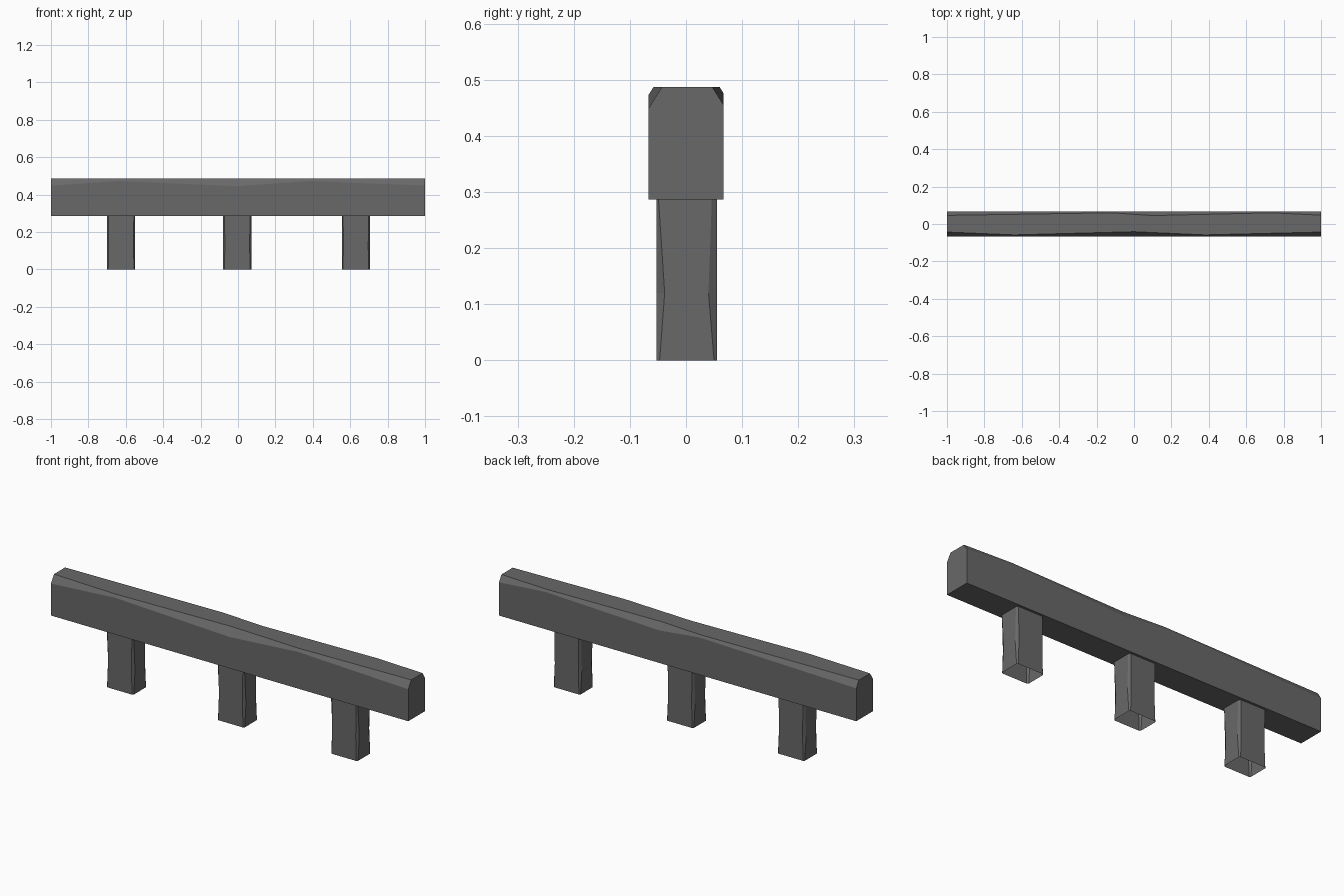
import bpy

if "Cube" in bpy.data.objects:
    bpy.data.objects.remove(bpy.data.objects["Cube"])

mat = bpy.data.materials.new("dark grey")
mat.diffuse_color = (0.14, 0.14, 0.14, 1)
mat.use_nodes = True
mat.node_tree.nodes["Principled BSDF"].inputs["Base Color"].default_value = mat.diffuse_color


def loft(name, rings, caps):
    """Join equal-sized rings of points with quads, optionally closing the ends."""
    n = len(rings[0])
    verts = [p for r in rings for p in r]
    faces = []
    for i in range(len(rings) - 1):
        for j in range(n):
            k = (j + 1) % n
            faces.append((i * n + j, i * n + k, (i + 1) * n + k, (i + 1) * n + j))
    if caps:
        faces.append(tuple(reversed(range(n))))
        faces.append(tuple(range(len(verts) - n, len(verts))))
    me = bpy.data.meshes.new(name)
    me.from_pydata(verts, [], faces)
    me.materials.append(mat)
    ob = bpy.data.objects.new(name, me)
    bpy.context.collection.objects.link(ob)
    return ob


def lerp(table, x):
    for (x0, v0), (x1, v1) in zip(table, table[1:]):
        if x <= x1:
            return v0 + (v1 - v0) * (x - x0) / (x1 - x0)
    return table[-1][1]


# Top beam: box whose long upper edges are worn to a varying bevel
W, Z0, Z1 = 0.067, 0.287, 0.487
front = [(-1, 0.043), (-0.64, 0.058), (0, 0.041), (0.38, 0.058), (1, 0.043)]
back = [(-1, 0.046), (-0.12, 0.060), (0.10, 0.045), (0.74, 0.060), (1, 0.047)]
rings = []
for x in sorted({p[0] for p in front + back}):
    f, b = lerp(front, x), lerp(back, x)
    rings.append([(x, -W, Z0), (x, W, Z0), (x, W, Z1 - 1.6 * (W - b)),
                  (x, b, Z1), (x, -f, Z1), (x, -W, Z1 - 1.6 * (W - f))])
loft("top_beam", rings, True)

# Posts: open-ended tubes with unevenly worn vertical corners
Y0, Y1, H = -0.053, 0.055, 0.075
levels = [(0, 0.006, 0.006, 0.005), (0.12, 0.009, 0.015, 0.015),
          (Z0, 0.007, 0.004, 0.009)]  # height, x bevel, front and back y bevel
for name, cx in (("left_post", -0.625), ("middle_post", -0.004), ("right_post", 0.63)):
    rings = []
    for z, bx, bf, bb in levels:
        l, r = cx - H, cx + H
        rings.append([(l + bx, Y0, z), (r - bx, Y0, z), (r, Y0 + bf, z), (r, Y1 - bb, z),
                      (r - bx, Y1, z), (l + bx, Y1, z), (l, Y1 - bb, z), (l, Y0 + bf, z)])
    loft(name, rings, False)
